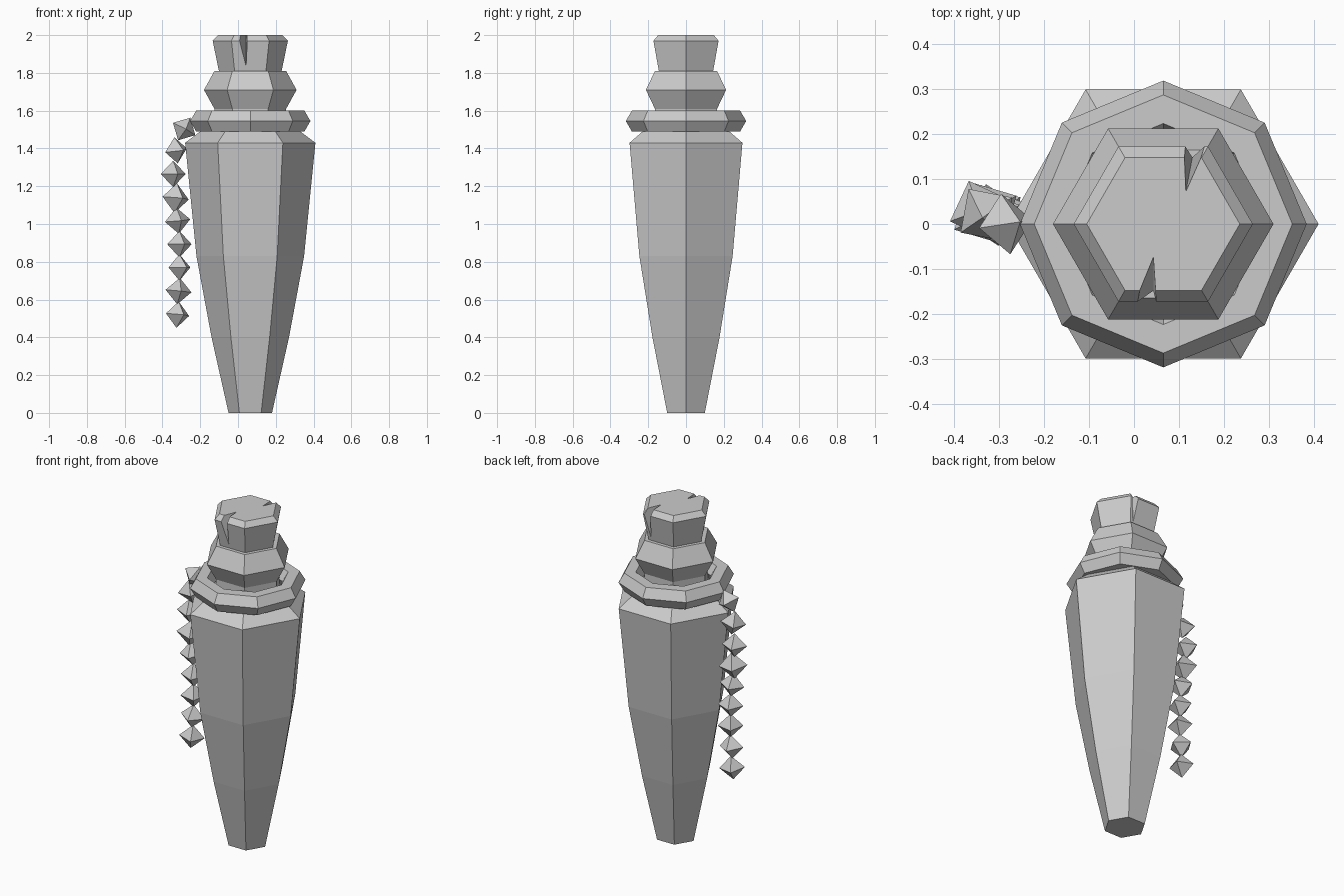
import bpy, bmesh, math
from mathutils import Matrix, Vector, Euler

cube = bpy.data.objects.get("Cube")
if cube:
    bpy.data.objects.remove(cube, do_unlink=True)

AXIS_X = 0.065  # the bottle stands off centre, balanced by the bead string

grey = bpy.data.materials.new("plain grey")
grey.use_nodes = True
GREY = (0.6, 0.6, 0.6, 1)
grey.diffuse_color = GREY
grey.node_tree.nodes["Principled BSDF"].inputs["Base Color"].default_value = GREY


def finish(name, bm):
    bmesh.ops.recalc_face_normals(bm, faces=bm.faces)
    mesh = bpy.data.meshes.new(name)
    bm.to_mesh(mesh)
    bm.free()
    mesh.materials.append(grey)
    obj = bpy.data.objects.new(name, mesh)
    bpy.context.collection.objects.link(obj)
    return obj


def lathe(name, profile, sides, closed=False):
    """Turn (radius, height) points; cap the ends or close into a ring."""
    bm = bmesh.new()
    rings = []
    for r, z in profile:
        angles = [math.tau * i / sides for i in range(sides)]
        rings.append([bm.verts.new((AXIS_X + r * math.cos(a), r * math.sin(a), z))
                      for a in angles])
    pairs = list(zip(rings, rings[1:]))
    if closed:
        pairs.append((rings[-1], rings[0]))
    else:
        bm.faces.new(rings[0])
        bm.faces.new(rings[-1])
    for low, high in pairs:
        for i in range(sides):
            j = (i + 1) % sides
            bm.faces.new((low[i], low[j], high[j], high[i]))
    return finish(name, bm)


# Tapered hexagonal body running up into the bulging neck
lathe("bottle_body", [(0.115, 0), (0.205, 0.4), (0.285, 0.83), (0.345, 1.43),
                      (0.265, 1.49), (0.19, 1.5), (0.19, 1.61),
                      (0.245, 1.71), (0.19, 1.81)], 6)

# Eight-sided ring around the shoulder
section = [(0.255 + 0.0635 * math.cos(math.tau * k / 6),
            1.545 + 0.0635 * math.sin(math.tau * k / 6)) for k in range(6)]
lathe("shoulder_ring", section, 8, closed=True)

# Stopper with two chipped cracks
stopper = lathe("stopper", [(0.165, 1.805), (0.199, 1.97), (0.17, 2.0)], 6)
cracks = {
    "front_crack": [(0.043, -0.073, 2.002), (-0.005, -0.19, 2.002),
                    (0.051, -0.19, 2.002), (0.043, -0.15, 1.83)],
    "back_crack": [(0.115, 0.071, 2.002), (0.11, 0.19, 2.002),
                   (0.168, 0.19, 2.002), (0.13, 0.15, 1.83)],
}
for name, points in cracks.items():
    bm = bmesh.new()
    bmesh.ops.convex_hull(bm, input=[bm.verts.new(p) for p in points])
    cutter = finish(name + "_cutter", bm)
    cutter.hide_render = True
    cutter.hide_set(True)
    cut = stopper.modifiers.new(name, "BOOLEAN")
    cut.operation = "DIFFERENCE"
    cut.solver = "EXACT"
    cut.object = cutter

# Apply the cuts and drop the cutters
bpy.context.view_layer.update()
carved = bpy.data.meshes.new_from_object(
    stopper.evaluated_get(bpy.context.evaluated_depsgraph_get()))
stopper.modifiers.clear()
stopper.data = carved
for name in cracks:
    bpy.data.objects.remove(bpy.data.objects[name + "_cutter"], do_unlink=True)

# Hanging string of eight-faced beads: x, y, z, size, tilt, spin
beads = [(-0.32, 0.02, 0.52, 0.07, 0.1, 0.5), (-0.315, 0.02, 0.645, 0.07, 0.1, 0.2),
         (-0.31, 0.02, 0.77, 0.07, 0, 0.6), (-0.31, 0.02, 0.893, 0.07, 0, 0.4),
         (-0.32, 0.02, 1.018, 0.07, -0.1, 0.3), (-0.33, 0.025, 1.137, 0.079, 0.1, 0.5),
         (-0.343, 0.03, 1.265, 0.07, 0, 0.35), (-0.328, 0.02, 1.39, 0.07, -0.15, 0.6),
         (-0.285, 0.0, 1.503, 0.068, 0.5, 0.15)]
for n, (x, y, z, size, tilt, spin) in enumerate(beads, 1):
    bm = bmesh.new()
    tips = [Vector(a) * s for a in Matrix.Identity(3) for s in (-size, size)]
    bmesh.ops.convex_hull(bm, input=[bm.verts.new(t) for t in tips])
    pose = Matrix.Translation((x, y, z)) @ Euler((0, tilt, spin)).to_matrix().to_4x4()
    bmesh.ops.transform(bm, matrix=pose, verts=bm.verts)
    finish(f"string_bead_{n}", bm)
